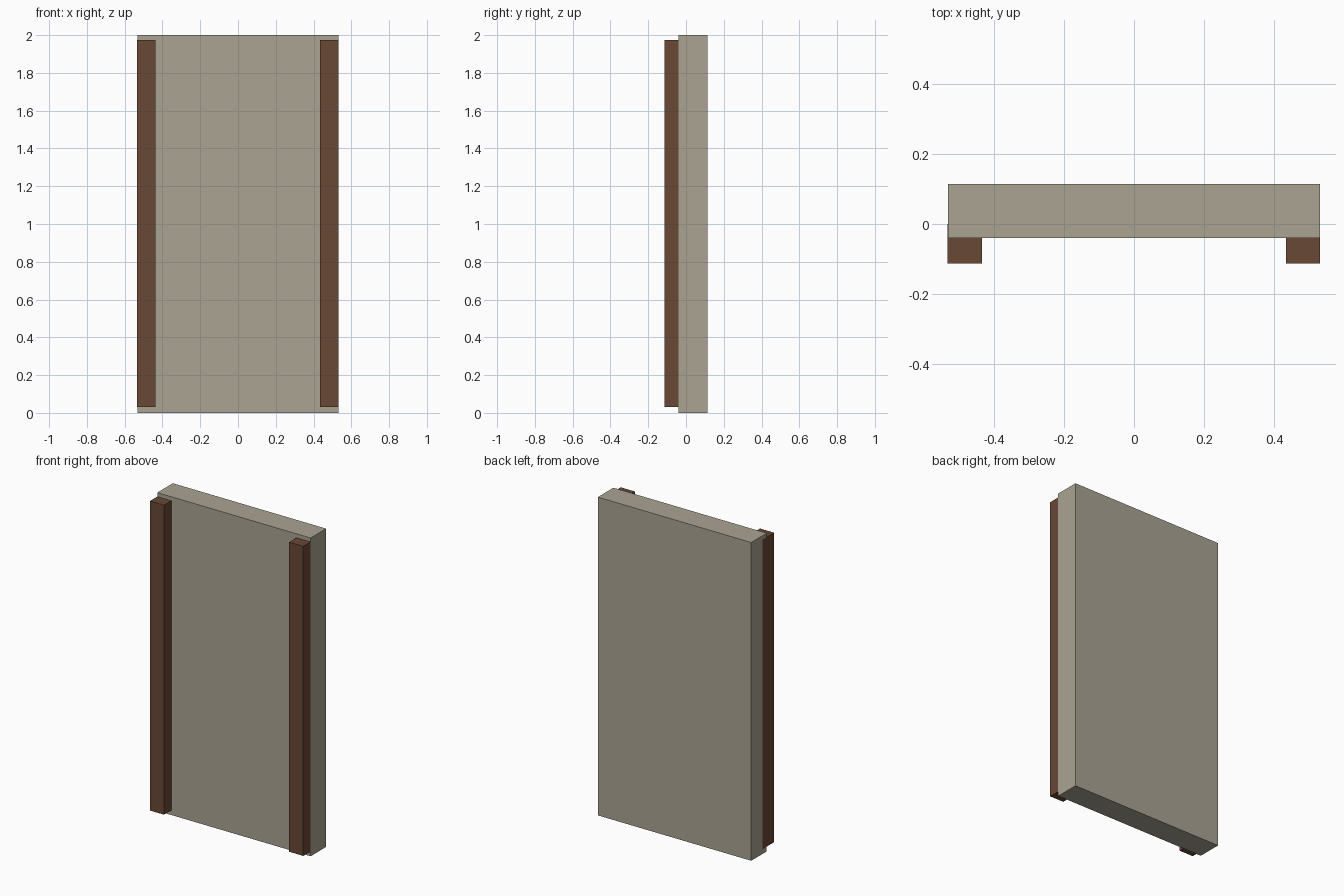
import bpy

if "Cube" in bpy.data.objects:
    bpy.data.objects.remove(bpy.data.objects["Cube"])


def material(name, color):
    mat = bpy.data.materials.new(name)
    mat.diffuse_color = (*color, 1)
    mat.use_nodes = True
    mat.node_tree.nodes["Principled BSDF"].inputs["Base Color"].default_value = mat.diffuse_color
    return mat


def box(name, low, high, mat):
    """Axis-aligned box between two corners."""
    center = [(a + b) / 2 for a, b in zip(low, high)]
    size = [b - a for a, b in zip(low, high)]
    bpy.ops.mesh.primitive_cube_add(size=1, location=center)
    obj = bpy.context.object
    obj.name = name
    obj.scale = size
    bpy.ops.object.transform_apply(location=False, rotation=False, scale=True)
    obj.data.materials.append(mat)
    return obj


plaster = material("plaster", (0.40, 0.37, 0.29))
wood = material("dark_wood", (0.14, 0.065, 0.037))

HALF_WIDTH = 0.533
FRONT, BACK = -0.113, 0.114
POST_WIDTH = 0.098
NUDGE = -0.0005  # keeps post sides from lying exactly on the panel sides

# Wall panel
box("wall_panel", (-HALF_WIDTH, -0.04, 0), (HALF_WIDTH, BACK, 2), plaster)

# Timber posts at both edges, partly sunk into the panel
for side, x in (("left", -HALF_WIDTH), ("right", HALF_WIDTH - POST_WIDTH)):
    box(f"{side}_post", (x + NUDGE, FRONT, 0.03),
        (x + NUDGE + POST_WIDTH, 0, 1.975), wood)
